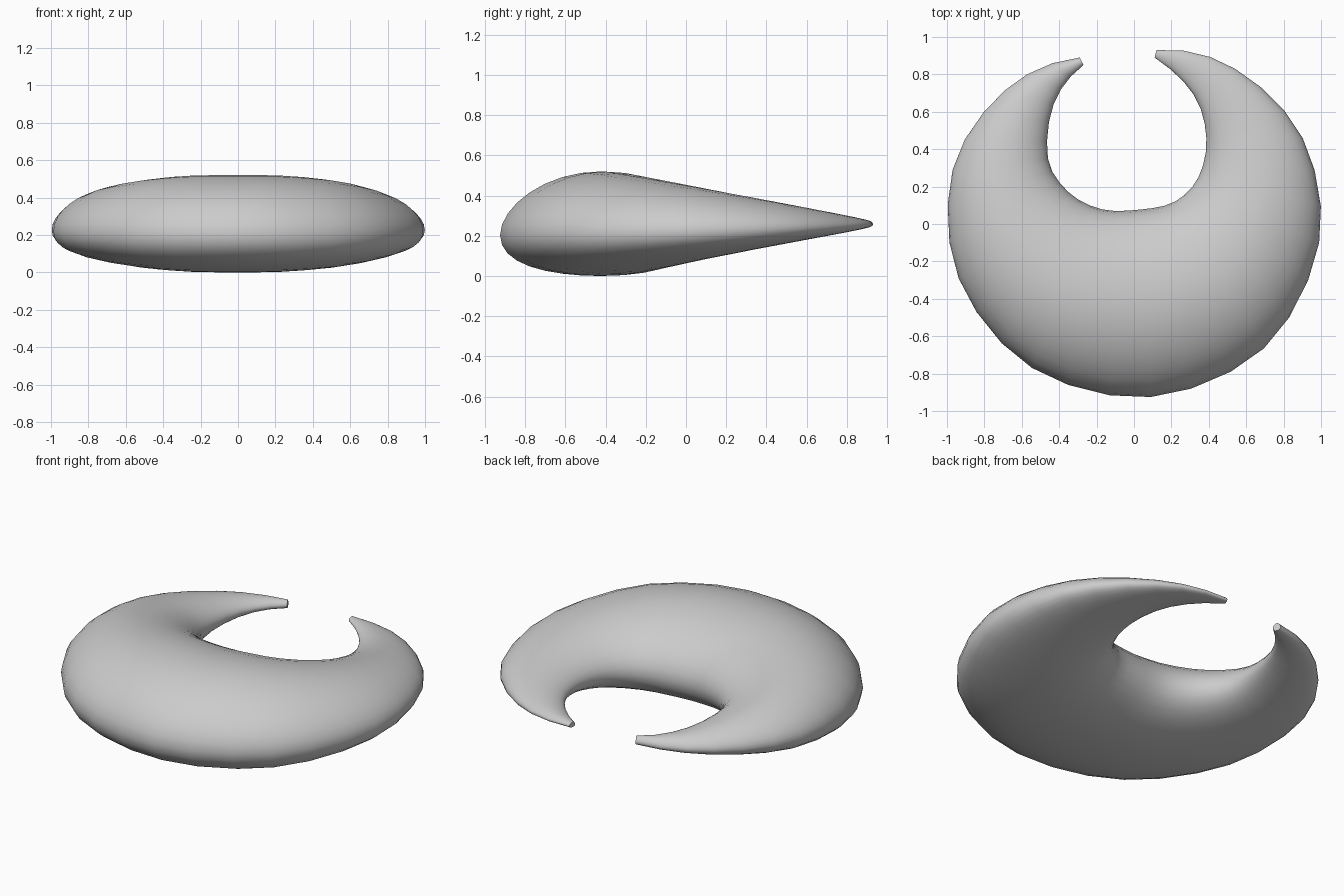
import bpy, bmesh, math
from mathutils import Vector

if "Cube" in bpy.data.objects:
    bpy.data.objects.remove(bpy.data.objects["Cube"])

SIDES, SUB, TOP = 32, 3, 0.26

# Crescent outline stations from left tip to right tip: outer x, y, inner x, y
stations = [Vector(s) for s in (
    (-0.29, 0.89, -0.27, 0.85),
    (-0.69, 0.715, -0.43, 0.64),
    (-0.97, 0.29, -0.46, 0.35),
    (-0.938, -0.29, -0.35, 0.17),
    (-0.545, -0.77, -0.17, 0.078),
    (0.09, -0.925, 0.04, 0.078),
    (0.695, -0.665, 0.22, 0.12),
    (0.99, -0.10, 0.345, 0.25),
    (0.902, 0.46, 0.387, 0.46),
    (0.54, 0.83, 0.32, 0.69),
    (0.12, 0.93, 0.11, 0.89))]


def spline(q, sub):
    """Catmull-Rom interpolation through the stations, curved at the ends."""
    p = [3 * q[0] - 3 * q[1] + q[2]] + q + [3 * q[-1] - 3 * q[-2] + q[-3]]
    out = []
    for i in range(1, len(p) - 2):
        a, b, c, d = p[i - 1:i + 3]
        for k in range(sub):
            t = k / sub
            out.append(0.5 * (2 * b + (c - a) * t + (2 * a - 5 * b + 4 * c - d) * t * t
                              + (3 * b - a - 3 * c + d) * t ** 3))
    return out + [q[-1]]


# Elliptical rings that grow from the tips to the thick middle
bm = bmesh.new()
rings = []
for s in spline(stations, SUB):
    outer, inner = Vector(s[:2]), Vector(s[2:])
    mid, half = (outer + inner) / 2, (outer - inner) / 2
    h = TOP * min(1, max(0.04, (0.965 - mid.y) / 1.37)) ** 0.9
    ring = []
    for k in range(SIDES):
        a = math.tau * k / SIDES
        p = mid + half * math.cos(a)
        drop = (0.22 if math.cos(a) > 0 else 0.14) * h * math.cos(a) ** 2
        ring.append(bm.verts.new((p.x, p.y, TOP + h * math.sin(a) - drop)))
    rings.append(ring)

# Skin between rings and end caps
for r0, r1 in zip(rings, rings[1:]):
    for k in range(SIDES):
        n = (k + 1) % SIDES
        bm.faces.new((r0[k], r0[n], r1[n], r1[k]))
bm.faces.new(rings[0])
bm.faces.new(rings[-1])
bmesh.ops.recalc_face_normals(bm, faces=bm.faces)

mesh = bpy.data.meshes.new("crescent")
bm.to_mesh(mesh)
bm.free()
obj = bpy.data.objects.new("crescent", mesh)
bpy.context.collection.objects.link(obj)
bpy.context.view_layer.objects.active = obj
obj.select_set(True)
bpy.ops.object.shade_smooth_by_angle(angle=math.radians(65))
